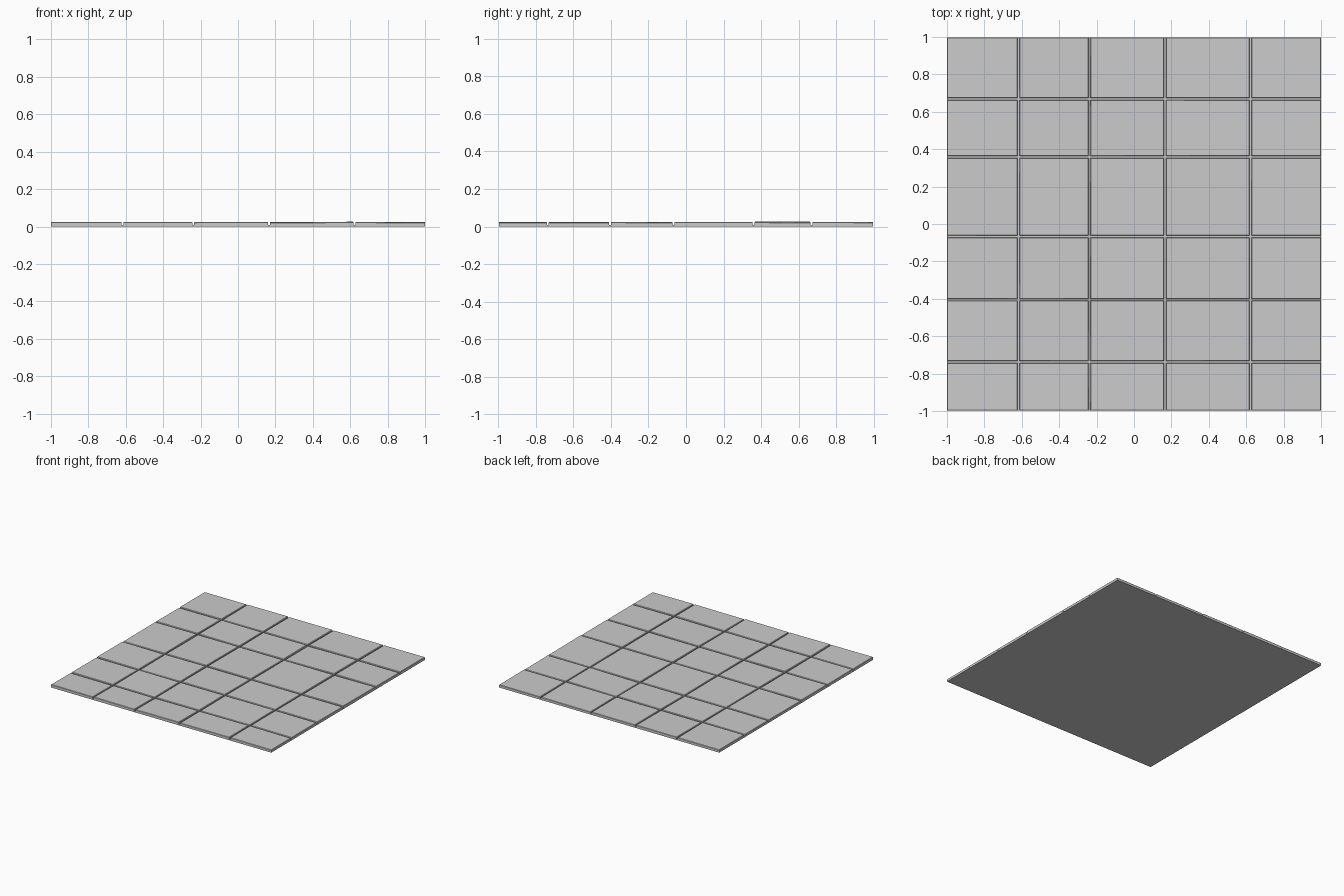
import bpy, bmesh, random

if "Cube" in bpy.data.objects:
    bpy.data.objects.remove(bpy.data.objects["Cube"])

random.seed(4)
XS = [-1.0, -0.617, -0.239, 0.165, 0.623, 1.0]
YS = [-0.997, -0.737, -0.405, -0.066, 0.359, 0.668, 0.997]
BASE_TOP = 0.009
TILE_TOP = 0.023
GAP = 0.005      # half joint width
CHAMFER = 0.003


def finish(bm, name):
    bmesh.ops.recalc_face_normals(bm, faces=bm.faces)
    mesh = bpy.data.meshes.new(name)
    bm.to_mesh(mesh)
    bm.free()
    obj = bpy.data.objects.new(name, mesh)
    bpy.context.collection.objects.link(obj)
    return obj


# mortar slab under the tiles
bm = bmesh.new()
bmesh.ops.create_cube(bm, size=1)
for v in bm.verts:
    v.co.x *= 2.0
    v.co.y *= 1.994
    v.co.z = (v.co.z + 0.5) * BASE_TOP
finish(bm, "mortar_base")


def tile(name, x0, x1, y0, y1, heights):
    """Open-bottomed chamfered tile with its own four corner heights."""
    bm = bmesh.new()

    def ring(inset, drop, on_base=False):
        pts = [(x0 + inset, y0 + inset), (x1 - inset, y0 + inset),
               (x1 - inset, y1 - inset), (x0 + inset, y1 - inset)]
        return [bm.verts.new((x, y, BASE_TOP if on_base else h - drop))
                for (x, y), h in zip(pts, heights)]

    rings = [ring(0, 0, True), ring(0, CHAMFER), ring(CHAMFER, 0)]
    for a, b in zip(rings, rings[1:]):
        for i in range(4):
            j = (i + 1) % 4
            bm.faces.new((a[i], a[j], b[j], b[i]))
    bm.faces.new(rings[-1])
    finish(bm, name)


# slightly uneven paving tiles, outer edges flush with the slab
for c in range(5):
    for r in range(6):
        x0 = XS[c] + (GAP if c else 0)
        x1 = XS[c + 1] - (GAP if c < 4 else 0)
        y0 = YS[r] + (GAP if r else 0)
        y1 = YS[r + 1] - (GAP if r < 5 else 0)
        tx, ty = random.uniform(-.0015, .0015), random.uniform(-.0015, .0015)
        if (c, r) == (3, 4):     # one tile stands proud on its right side
            tx, ty = 0.003, 0
        hs = [TILE_TOP + sx * tx + sy * ty
              for sx, sy in ((-1, -1), (1, -1), (1, 1), (-1, 1))]
        tile(f"tile_{c}_{r}", x0, x1, y0, y1, hs)
